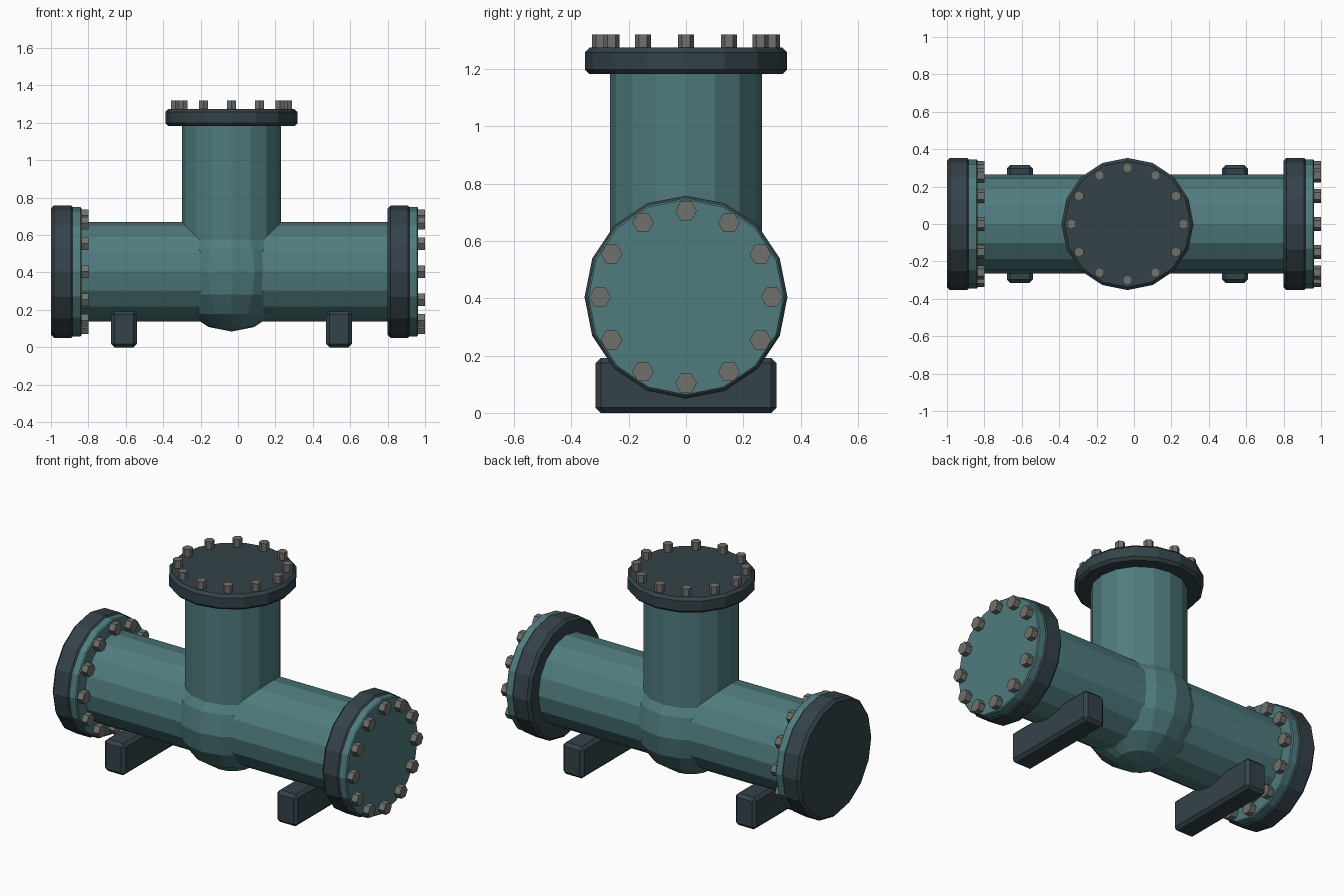
import bpy, bmesh, math
from mathutils import Matrix, Vector

if "Cube" in bpy.data.objects:
    bpy.data.objects.remove(bpy.data.objects["Cube"])

CX, CZ = -0.035, 0.404   # junction of the two pipes


def material(name, rgb):
    m = bpy.data.materials.new(name)
    m.diffuse_color = (*rgb, 1)
    m.use_nodes = True
    m.node_tree.nodes["Principled BSDF"].inputs["Base Color"].default_value = m.diffuse_color
    return m


TEAL = material("teal_paint", (0.08, 0.20, 0.21))
DARK = material("dark_paint", (0.034, 0.055, 0.066))
STEEL = material("bolt_steel", (0.16, 0.16, 0.15))


def finish(name, bm, mat, bevel=0):
    me = bpy.data.meshes.new(name)
    bm.to_mesh(me)
    bm.free()
    me.materials.append(mat)
    ob = bpy.data.objects.new(name, me)
    bpy.context.collection.objects.link(ob)
    if bevel:
        mod = ob.modifiers.new("edge_bevel", 'BEVEL')
        mod.width = bevel
        mod.segments = 1
        mod.limit_method = 'ANGLE'
        mod.angle_limit = math.radians(40)
    return ob


def add_prism(bm, start, length, r, sides, axis):
    # straight prism starting at a point and running along x or z
    rot = Matrix.Rotation(math.pi / 2, 4, 'Y') if axis == 'X' else Matrix()
    mat = Matrix.Translation(start) @ rot @ Matrix.Translation((0, 0, length / 2))
    bmesh.ops.create_cone(bm, cap_ends=True, segments=sides, radius1=r,
                          radius2=r, depth=length, matrix=mat)


def prism(name, start, length, r, axis, mat, bevel=0):
    bm = bmesh.new()
    add_prism(bm, start, length, r, 16, axis)
    return finish(name, bm, mat, bevel)


def bolt_ring(name, centre, length, r, axis):
    bm = bmesh.new()
    for i in range(12):
        a = math.tau * i / 12
        u, v = 0.30 * math.cos(a), 0.30 * math.sin(a)
        off = Vector((0, u, v)) if axis == 'X' else Vector((u, v, 0))
        add_prism(bm, Vector(centre) + off, length, r, 6, axis)
    return finish(name, bm, STEEL)


# Pipes and round junction body
prism("main_pipe", (-0.94, 0, CZ), 1.80, 0.265, 'X', TEAL)
prism("branch_pipe", (CX, 0, CZ), 0.80, 0.265, 'Z', TEAL)
bm = bmesh.new()
bmesh.ops.create_uvsphere(bm, u_segments=16, v_segments=8, radius=0.32,
                          matrix=Matrix.Translation((CX, 0, CZ)))
finish("junction_body", bm, TEAL)

# End flanges, both facing +x, each with a gasket plate and bolts
for side, x in (("left", -1.0), ("right", 0.80)):
    prism(side + "_flange", (x, 0, CZ), 0.124, 0.354, 'X', DARK, 0.016)
    prism(side + "_plate", (x + 0.10, 0, CZ), 0.063, 0.346, 'X', TEAL, 0.006)
    bolt_ring(side + "_bolts", (x + 0.15, 0, CZ), 0.05, 0.038, 'X')

# Top flange
prism("top_flange", (CX, 0, 1.182), 0.092, 0.353, 'Z', DARK, 0.016)
bolt_ring("top_bolts", (CX, 0, 1.26), 0.06, 0.028, 'Z')

# Support feet
for side, s in (("left", -1), ("right", 1)):
    bm = bmesh.new()
    bmesh.ops.create_cube(bm, size=1, matrix=Matrix.Translation((CX + s * 0.575, 0, 0.096))
                          @ Matrix.Diagonal((0.138, 0.63, 0.192, 1)))
    finish(side + "_support", bm, DARK, 0.018)
